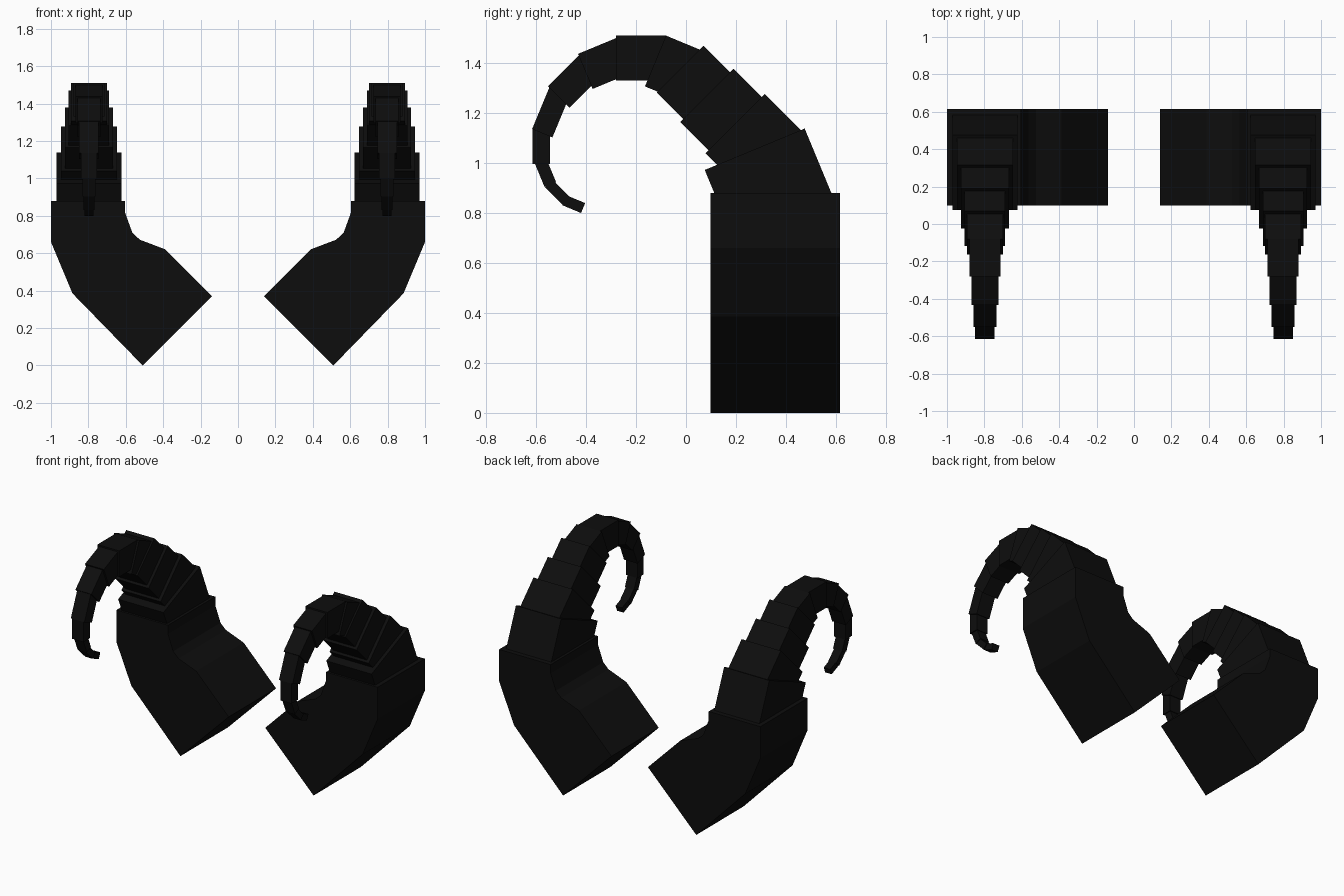
import bpy, bmesh, math
from mathutils import Vector

if "Cube" in bpy.data.objects:
    bpy.data.objects.remove(bpy.data.objects["Cube"])

black = bpy.data.materials.new("horn_black")
black.diffuse_color = (0.004, 0.004, 0.004, 1)
black.use_nodes = True
black.node_tree.nodes["Principled BSDF"].inputs["Base Color"].default_value = black.diffuse_color


def prism(name, section, to_3d, lo, hi):
    """Extrude a flat section between two depths and mirror it across x."""
    bm = bmesh.new()
    a = [bm.verts.new(to_3d(p, lo)) for p in section]
    b = [bm.verts.new(to_3d(p, hi)) for p in section]
    bm.faces.new(a)
    bm.faces.new(b[::-1])
    n = len(section)
    for i in range(n):
        j = (i + 1) % n
        bm.faces.new((a[j], a[i], b[i], b[j]))
    bmesh.ops.recalc_face_normals(bm, faces=bm.faces)
    mesh = bpy.data.meshes.new(name)
    bm.to_mesh(mesh)
    bm.free()
    mesh.materials.append(black)
    obj = bpy.data.objects.new(name, mesh)
    bpy.context.collection.objects.link(obj)
    mirror = obj.modifiers.new("mirror", 'MIRROR')
    mirror.use_mirror_merge = False
    return obj


# Thick bent base, same depth throughout
base = [(0.14, 0.37), (0.51, 0.0), (0.885, 0.385), (1.0, 0.66), (1.0, 0.88),
        (0.605, 0.88), (0.605, 0.82), (0.565, 0.71), (0.525, 0.672), (0.388, 0.62)]
prism("horn_base", base, lambda p, d: (p[0], d, p[1]), 0.098, 0.616)

# Curling blocks: pitch, outer end (y, z), length, thickness, half width
segments = [
    (67.5, (0.475, 1.138), 0.30, 0.433, 0.173),
    (45, (0.315, 1.277), 0.24, 0.336, 0.150),
    (45, (0.19, 1.378), 0.19, 0.302, 0.128),
    (45, (0.07, 1.470), 0.18, 0.265, 0.108),
    (22.5, (-0.08, 1.51), 0.16, 0.22, 0.096),
    (0, (-0.28, 1.51), 0.20, 0.18, 0.083),
    (-22.5, (-0.432, 1.437), 0.17, 0.152, 0.072),
    (-45, (-0.552, 1.308), 0.172, 0.122, 0.061),
    (-67.5, (-0.616, 1.136), 0.185, 0.088, 0.052),
    (-90, (-0.614, 0.996), 0.14, 0.07, 0.043),
    (-112.5, (-0.566, 0.904), 0.10, 0.05, 0.035),
    (-135, (-0.494, 0.832), 0.10, 0.043, 0.030),
    (-157.5, (-0.42, 0.80), 0.08, 0.043, 0.025),
]
for i, (pitch, end, length, thick, half) in enumerate(segments, 1):
    a = math.radians(pitch)
    along = Vector((-math.cos(a), math.sin(a)))
    inward = Vector((-math.sin(a), -math.cos(a)))
    tip = Vector(end)
    root = tip - along * length
    section = [root, tip, tip + inward * thick, root + inward * thick]
    prism(f"horn_segment_{i}", section, lambda p, d: (d, p[0], p[1]), 0.797 - half, 0.797 + half)
